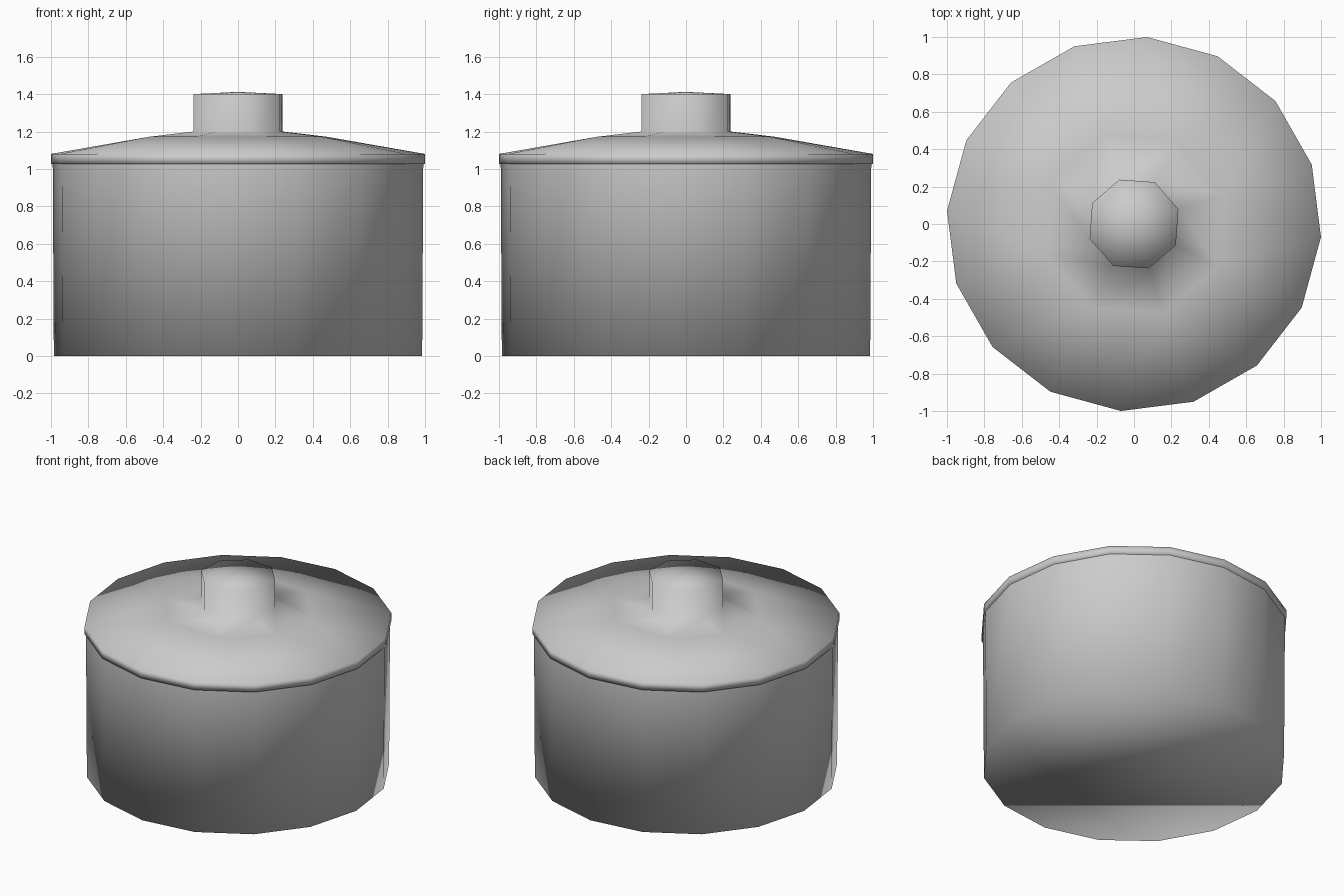
import bpy
import bmesh
import math

if "Cube" in bpy.data.objects:
    bpy.data.objects.remove(bpy.data.objects["Cube"])

START = math.radians(-4)  # slight turn of the 16-sided outline

metal = bpy.data.materials.new("grey_metal")
metal.diffuse_color = (0.6, 0.6, 0.6, 1)
metal.use_nodes = True
metal.node_tree.nodes["Principled BSDF"].inputs["Base Color"].default_value = metal.diffuse_color


def ring(bm, sides, radius, z, turn=0.0):
    return [bm.verts.new((radius * math.cos(START + turn + 2 * math.pi * i / sides),
                          radius * math.sin(START + turn + 2 * math.pi * i / sides), z))
            for i in range(sides)]


def bridge(bm, low, high):
    n = len(low)
    for i in range(n):
        j = (i + 1) % n
        bm.faces.new((low[i], low[j], high[j], high[i]))


def finish(bm, name):
    bm.normal_update()
    mesh = bpy.data.meshes.new(name)
    bm.to_mesh(mesh)
    bm.free()
    mesh.materials.append(metal)
    mesh.shade_smooth()
    bpy.context.collection.objects.link(bpy.data.objects.new(name, mesh))


# Pot body: slightly flared wall with a flat bottom
bm = bmesh.new()
base = ring(bm, 16, 0.987, 0.0)
top = ring(bm, 16, 0.993, 1.03)
bridge(bm, base, top)
bm.faces.new(base[::-1])
finish(bm, "pot_body")

# Lid: thin rim, shallow cone in two slopes, and knob sharing its surface
bm = bmesh.new()
inner = ring(bm, 16, 0.9, 1.025)
rim_low = ring(bm, 16, 1.002, 1.025)
rim_high = ring(bm, 16, 1.002, 1.08)
turn = math.radians(22.5)
shoulder = ring(bm, 8, 0.5, 1.172, turn)
neck = ring(bm, 8, 0.25, 1.2, turn)
knob_top = ring(bm, 8, 0.25, 1.40, turn)
bridge(bm, inner, rim_low)
bridge(bm, rim_low, rim_high)
# Sixteen rim corners step down to eight shoulder corners
for i in range(8):
    a, b, c = (rim_high[(2 * i + k) % 16] for k in (1, 2, 3))
    s, t = shoulder[i], shoulder[(i + 1) % 8]
    bm.faces.new((a, b, s))
    bm.faces.new((b, t, s))
    bm.faces.new((b, c, t))
bridge(bm, shoulder, neck)
bridge(bm, neck, knob_top)
# Slightly domed knob cap
tip = bm.verts.new((0, 0, 1.412))
for i in range(8):
    bm.faces.new((knob_top[i], knob_top[(i + 1) % 8], tip))
finish(bm, "lid_with_knob")
